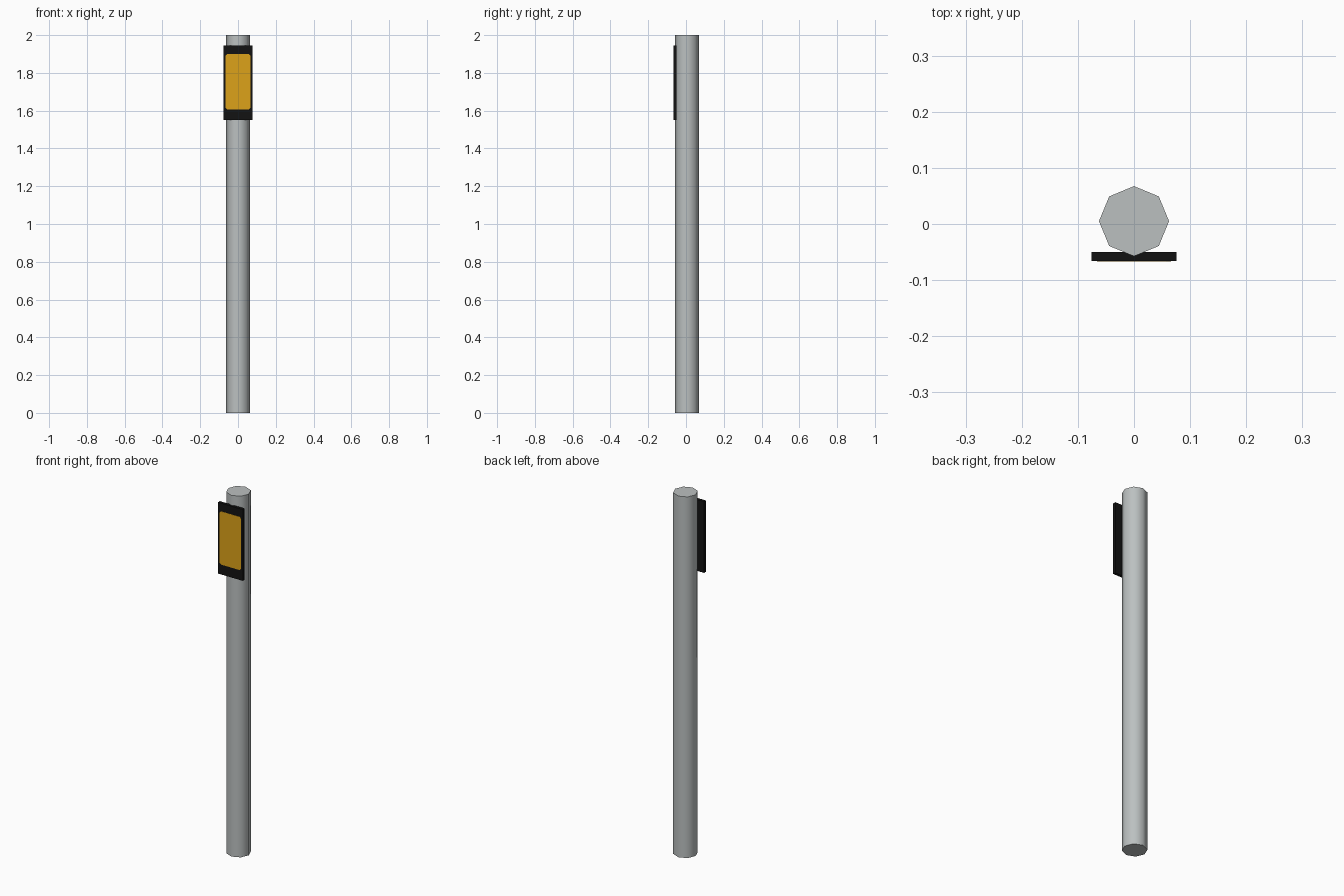
import bpy, bmesh, math

if "Cube" in bpy.data.objects:
    bpy.data.objects.remove(bpy.data.objects["Cube"])


def material(name, rgb):
    m = bpy.data.materials.new(name)
    m.diffuse_color = (*rgb, 1)
    m.use_nodes = True
    m.node_tree.nodes["Principled BSDF"].inputs["Base Color"].default_value = m.diffuse_color
    return m


GREY = material("pole grey", (0.50, 0.53, 0.53))
BLACK = material("sign black", (0.006, 0.006, 0.006))
AMBER = material("panel amber", (0.72, 0.36, 0.01))


def prism(name, profile, axis, start, depth, mat):
    """Extrude a closed 2D profile along z (xy profile) or y (xz profile)."""
    bm = bmesh.new()
    place = (lambda a, b: (a, b, start)) if axis == "z" else (lambda a, b: (a, start, b))
    face = bm.faces.new([bm.verts.new(place(a, b)) for a, b in profile])
    ext = bmesh.ops.extrude_face_region(bm, geom=[face])
    verts = [v for v in ext["geom"] if isinstance(v, bmesh.types.BMVert)]
    bmesh.ops.translate(bm, verts=verts, vec=(0, 0, depth) if axis == "z" else (0, depth, 0))
    bmesh.ops.recalc_face_normals(bm, faces=bm.faces)
    mesh = bpy.data.meshes.new(name)
    bm.to_mesh(mesh)
    bm.free()
    mesh.materials.append(mat)
    obj = bpy.data.objects.new(name, mesh)
    bpy.context.collection.objects.link(obj)
    return obj


def rectangle(half_w, z0, z1, cut=0):
    """Rectangle in x and z, with optional cut corners."""
    if not cut:
        return [(-half_w, z0), (half_w, z0), (half_w, z1), (-half_w, z1)]
    w, c = half_w, cut
    return [(-w + c, z0), (w - c, z0), (w, z0 + c), (w, z1 - c),
            (w - c, z1), (-w + c, z1), (-w, z1 - c), (-w, z0 + c)]


# Eight-sided pole, smooth around its sides with flat ends
R, POLE_Y = 0.0625, 0.005
ring = [(R * math.cos(i * math.pi / 4), POLE_Y + R * math.sin(i * math.pi / 4)) for i in range(8)]
pole = prism("pole", ring, "z", 0, 2, GREY)
bpy.context.view_layer.objects.active = pole
pole.select_set(True)
bpy.ops.object.shade_smooth_by_angle(angle=math.radians(60))

# Black sign board on the front of the pole
prism("sign_board", rectangle(0.076, 1.55, 1.945), "y", -0.066, 0.016, BLACK)

# Amber panel on the board
prism("sign_panel", rectangle(0.066, 1.605, 1.90, 0.009), "y", -0.067, 0.002, AMBER)
